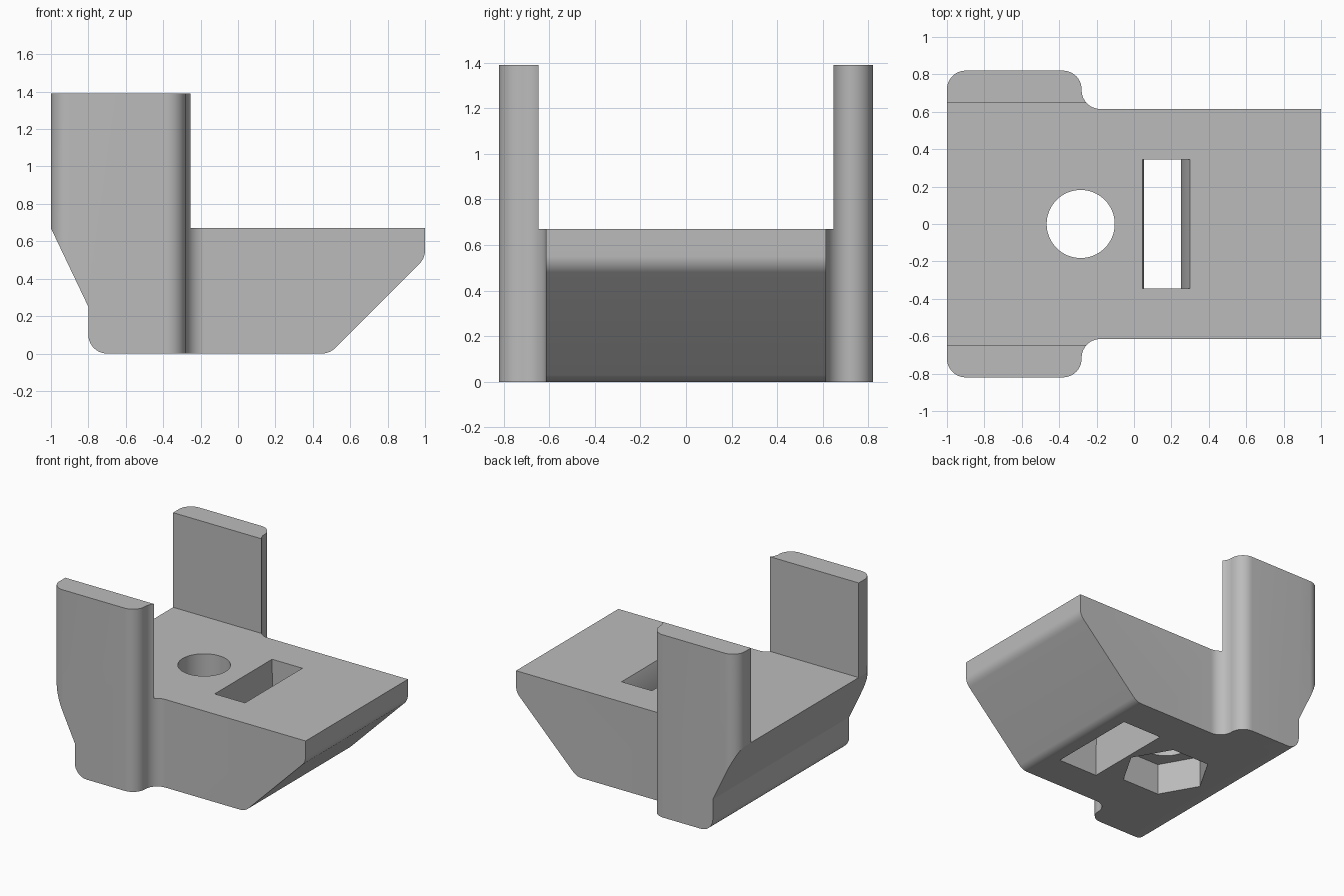
import bpy
import bmesh
import math
from mathutils import Vector

cube = bpy.data.objects.get("Cube")
if cube:
    bpy.data.objects.remove(cube, do_unlink=True)

grey = bpy.data.materials.new("plain grey")
grey.use_nodes = True
colour = (0.5, 0.5, 0.5, 1)
grey.diffuse_color = colour
grey.node_tree.nodes["Principled BSDF"].inputs["Base Color"].default_value = colour


def rounded(corners, steps=10):
    """Turn (a, b, radius) corners into a 2D outline with arcs."""
    outline = []
    for i, (a, b, radius) in enumerate(corners):
        p = Vector((a, b))
        if not radius:
            outline.append(p)
            continue
        before = (Vector(corners[i - 1][:2]) - p).normalized()
        after = (Vector(corners[(i + 1) % len(corners)][:2]) - p).normalized()
        half = before.angle(after) / 2
        centre = p + (before + after).normalized() * radius / math.sin(half)
        start = p + before * radius / math.tan(half) - centre
        end = p + after * radius / math.tan(half) - centre
        sweep = start.angle(end)
        for s in range(steps + 1):
            t = s / steps
            outline.append(centre + (start * math.sin((1 - t) * sweep)
                                     + end * math.sin(t * sweep)) / math.sin(sweep))
    return outline


def prism(name, outline, low, high, axis="z"):
    """Extrude a 2D outline along z (outline in x, y) or y (outline in x, z)."""
    bm = bmesh.new()
    place = (lambda a, b: (a, b, low)) if axis == "z" else (lambda a, b: (a, low, b))
    face = bm.faces.new([bm.verts.new(place(a, b)) for a, b in outline])
    moved = bmesh.ops.extrude_face_region(bm, geom=[face])["geom"]
    offset = (0, 0, high - low) if axis == "z" else (0, high - low, 0)
    bmesh.ops.translate(bm, vec=offset,
                        verts=[g for g in moved if isinstance(g, bmesh.types.BMVert)])
    bmesh.ops.recalc_face_normals(bm, faces=bm.faces)
    mesh = bpy.data.meshes.new(name)
    bm.to_mesh(mesh)
    bm.free()
    mesh.materials.append(grey)
    obj = bpy.data.objects.new(name, mesh)
    bpy.context.collection.objects.link(obj)
    return obj


def combine(target, tool, operation):
    """Apply a boolean and discard its tool."""
    tool.hide_render = True
    mod = target.modifiers.new(operation, "BOOLEAN")
    mod.operation, mod.object, mod.solver = operation, tool, "EXACT"
    bpy.context.view_layer.objects.active = target
    bpy.ops.object.modifier_apply(modifier=mod.name)
    bpy.data.objects.remove(tool, do_unlink=True)


def ring(x, radius, count):
    return [(x + radius * math.cos(math.tau * i / count),
             radius * math.sin(math.tau * i / count)) for i in range(count)]


deck, top = 0.67, 1.39

# Plan outline with rounded ears, mirrored across y
half_plan = [(1, 0.615, 0), (-0.28, 0.615, 0.1), (-0.28, 0.82, 0.1), (-1, 0.82, 0.1)]
plan = half_plan + [(x, -y, r) for x, y, r in reversed(half_plan)]
bracket = prism("bracket_body", rounded(plan), 0, top)

# Side profile with sloping ends
side = [(-1, top, 0), (-1, deck, 0), (-0.8, 0.25, 0), (-0.8, 0, 0.1),
        (0.49, 0, 0.1), (1, 0.51, 0.1), (1, top, 0)]
combine(bracket, prism("side_profile", rounded(side), -1, 1, "y"), "INTERSECT")

# Open channel between the two ears
channel = [(-2, -0.648), (2, -0.648), (2, 0.648), (-2, 0.648)]
combine(bracket, prism("channel_cutter", channel, deck, 2), "DIFFERENCE")

# Bolt hole and hexagonal nut pocket underneath
combine(bracket, prism("bolt_hole_cutter", ring(-0.285, 0.182, 64), -1, 1), "DIFFERENCE")
combine(bracket, prism("nut_pocket_cutter", ring(-0.285, 0.31, 6), -1, 0.235), "DIFFERENCE")

# Strap slot with a bulging wall
heights = [-0.02 + 0.71 * i / 20 for i in range(21)]
slot = [(0.25 + 0.76 * (z - 0.413) ** 2, z) for z in heights]
slot += [(0.045, heights[-1]), (0.055, heights[0])]
combine(bracket, prism("slot_cutter", slot, -0.345, 0.345, "y"), "DIFFERENCE")

# Smooth the curved walls, keep the edges sharp
bpy.ops.object.select_all(action="DESELECT")
bracket.select_set(True)
bpy.context.view_layer.objects.active = bracket
bpy.ops.object.shade_smooth_by_angle(angle=math.radians(25))
